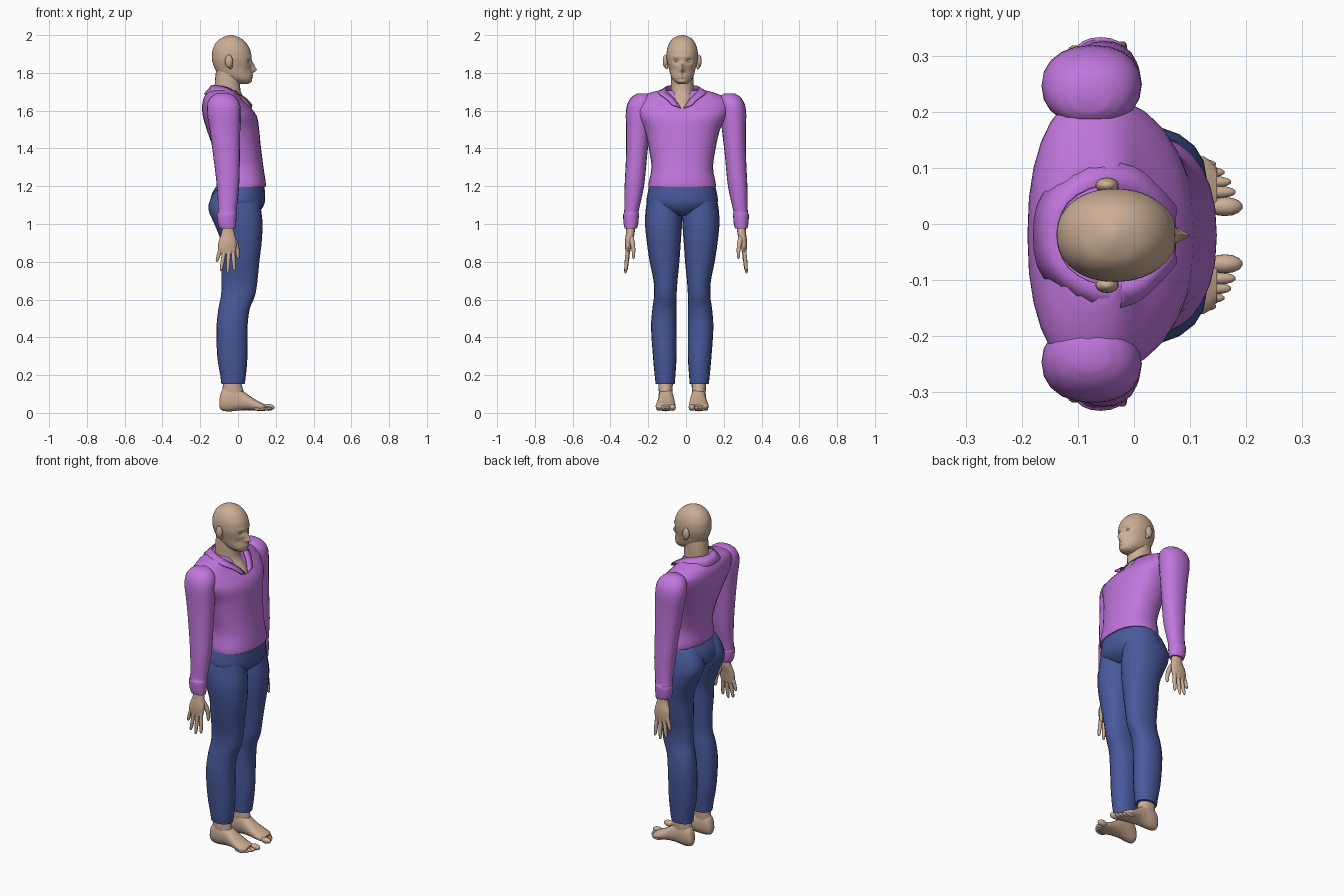
import bpy, bmesh, math

CY = -0.02  # body centre line


def material(name, rgb):
    m = bpy.data.materials.new(name)
    m.diffuse_color = (*rgb, 1)
    return m


SKIN = material("skin", (0.60, 0.42, 0.30))
SHIRT = material("purple cloth", (0.53, 0.18, 0.72))
DENIM = material("blue cloth", (0.065, 0.10, 0.33))


def finish(name, bm, mat, angle=50):
    bmesh.ops.recalc_face_normals(bm, faces=bm.faces[:])
    me = bpy.data.meshes.new(name)
    bm.to_mesh(me)
    bm.free()
    me.materials.append(mat)
    ob = bpy.data.objects.new(name, me)
    bpy.context.collection.objects.link(ob)
    bpy.ops.object.select_all(action='DESELECT')
    ob.select_set(True)
    bpy.context.view_layer.objects.active = ob
    bpy.ops.object.shade_smooth_by_angle(angle=math.radians(angle))
    return ob


def smooth_rows(rows, sub):
    """Catmull-Rom resampling of a list of tuples."""
    out = []
    for i in range(len(rows) - 1):
        p0, p1 = rows[max(i - 1, 0)], rows[i]
        p2, p3 = rows[i + 1], rows[min(i + 2, len(rows) - 1)]
        for k in range(sub):
            t = k / sub
            out.append(tuple(0.5 * (2 * b + (c - a) * t + (2 * a - 5 * b + 4 * c - d) * t * t
                                    + (3 * b - a - 3 * c + d) * t ** 3)
                             for a, b, c, d in zip(p0, p1, p2, p3)))
    return out + [rows[-1]]


def loft(name, rows, mat, axis='z', side=1, cy=CY, n=20, sub=3, power=2.2, sculpt=None):
    """Rows are (t, a0, a1, b0, b1): ring extents along axis z (a=x, b=y) or x (a=y, b=z)."""
    bm = bmesh.new()
    rings = []
    for t, a0, a1, b0, b1 in smooth_rows(rows, sub):
        ring = []
        for i in range(n):
            ang = 2 * math.pi * i / n
            c, s = math.cos(ang), math.sin(ang)
            a = (a0 + a1) / 2 + (a1 - a0) / 2 * math.copysign(abs(c) ** (2 / power), c)
            b = (b0 + b1) / 2 + (b1 - b0) / 2 * math.copysign(abs(s) ** (2 / power), s)
            x, y, z = (a, b, t) if axis == 'z' else (t, a, b)
            if sculpt:
                x, y, z = sculpt(x, y, z)
            ring.append(bm.verts.new((x, cy + side * y, z)))
        rings.append(ring)
    for r, q in zip(rings, rings[1:]):
        for i in range(n):
            j = (i + 1) % n
            bm.faces.new((r[i], r[j], q[j], q[i]))
    bm.faces.new(rings[0])
    bm.faces.new(rings[-1])
    return finish(name, bm, mat)


def sym(rows):
    """Expand (z, x0, x1, half_width) to full ring extents."""
    return [(z, a, b, -w, w) for z, a, b, w in rows]


def ellipsoid(name, mat, centre, size):
    bm = bmesh.new()
    bmesh.ops.create_uvsphere(bm, u_segments=14, v_segments=10, radius=1)
    for v in bm.verts:
        v.co = [c + s * k for c, s, k in zip(centre, size, v.co)]
    return finish(name, bm, mat)


# face relief: (y, z, spread y, spread z, push forward)
RELIEF = [(0, 1.816, .011, .013, .027), (0, 1.838, .009, .016, .016),
          (.032, 1.862, .015, .011, -.013), (-.032, 1.862, .015, .011, -.013),
          (.03, 1.886, .022, .008, .005), (-.03, 1.886, .022, .008, .005),
          (0, 1.788, .022, .005, .007), (0, 1.776, .02, .005, .006),
          (0, 1.754, .02, .008, .004), (.045, 1.81, .015, .02, -.006),
          (-.045, 1.81, .015, .02, -.006)]


def face(x, y, z):
    if x > 0:
        front = min(1, x / .035)
        x += front * sum(h * math.exp(-((y - a) / sa) ** 2 - ((z - b) / sb) ** 2)
                         for a, b, sa, sb, h in RELIEF)
    return x, y, z


# head, neck and ears
loft("head", sym([(1.742, .0, .055, .022), (1.752, -.03, .068, .038), (1.77, -.07, .073, .054),
                  (1.795, -.105, .073, .064), (1.825, -.124, .071, .071), (1.86, -.136, .073, .080),
                  (1.885, -.138, .071, .083), (1.92, -.135, .065, .081), (1.955, -.12, .046, .070),
                  (1.98, -.095, .02, .052), (1.994, -.065, -.01, .028), (2.0, -.045, -.03, .008)]),
     SKIN, n=56, sub=5, power=2.15, sculpt=face)
loft("neck", sym([(1.58, -.11, .085, .05), (1.62, -.115, .069, .055), (1.66, -.12, .040, .06),
                  (1.70, -.124, .015, .06), (1.76, -.122, .012, .06), (1.82, -.115, .02, .058)]), SKIN)
for s, tag in ((1, "left"), (-1, "right")):
    ellipsoid(tag + "_ear", SKIN, (-.048, CY + s * .089, 1.862), (.021, .014, .035))
    ellipsoid(tag + "_ear_lobe", SKIN, (-.04, CY + s * .083, 1.835), (.011, .009, .016))
    ellipsoid(tag + "_eye", SKIN, (.046, CY + s * .031, 1.862), (.013, .013, .010))

# shirt body
loft("shirt_body", sym([(1.195, -.11, .146, .178), (1.22, -.115, .147, .177), (1.3, -.11, .135, .163),
                        (1.4, -.132, .122, .177), (1.5, -.166, .112, .20), (1.57, -.186, .100, .235),
                        (1.62, -.190, .064, .25), (1.66, -.184, .026, .24), (1.69, -.168, .004, .185),
                        (1.708, -.14, -.01, .12)]), SHIRT, n=28, power=2.3)

# collar: folded strip between an inner and an outer edge, mirrored
inner = [(-.14, 0, 1.735), (-.12, .06, 1.735), (-.06, .09, 1.725), (0, .073, 1.695),
         (.045, .038, 1.66), (.074, .006, 1.615)]
outer = [(-.180, 0, 1.69), (-.162, .075, 1.692), (-.08, .13, 1.702), (0, .122, 1.69),
         (.046, .085, 1.665), (.076, .052, 1.632)]
bm = bmesh.new()
rails = []
for rail in (inner, outer):
    full = [(x, -y, z) for x, y, z in reversed(rail[1:])] + rail
    rails.append([bm.verts.new((x, y + CY, z)) for x, y, z in smooth_rows(full, 3)])
for i in range(len(rails[0]) - 1):
    bm.faces.new((rails[0][i], rails[0][i + 1], rails[1][i + 1], rails[1][i]))
collar = finish("collar", bm, SHIRT)
collar.modifiers.new("thickness", 'SOLIDIFY').thickness = .006

# trouser seat
loft("trouser_seat", sym([(1.045, -.06, .085, .05), (1.07, -.12, .118, .14), (1.11, -.145, .141, .187),
                          (1.16, -.138, .143, .184), (1.215, -.105, .138, .172)]), DENIM, n=24)

SLEEVE = [(.975, -.096, -.012, .26, .325), (1.0, -.106, -.01, .253, .33), (1.05, -.111, -.008, .249, .333),
          (1.07, -.105, -.008, .25, .327), (1.2, -.112, .006, .222, .325), (1.35, -.13, .010, .207, .318),
          (1.5, -.15, .012, .19, .317), (1.58, -.163, .014, .18, .319), (1.635, -.163, .010, .175, .311),
          (1.672, -.145, -.012, .18, .288), (1.69, -.115, -.045, .20, .26)]
LEG = [(.152, -.088, .035, .04, .14), (.2, -.094, .042, .036, .146), (.3, -.11, .05, .03, .155),
       (.45, -.114, .05, .03, .165), (.55, -.104, .062, .03, .158), (.62, -.09, .09, .03, .149),
       (.7, -.087, .103, .025, .152), (.8, -.087, .113, .015, .172), (.9, -.088, .125, .008, .187),
       (1.0, -.125, .13, .001, .197), (1.08, -.157, .122, -.002, .193), (1.15, -.138, .115, 0, .18),
       (1.2, -.1, .1, .01, .165)]
PALM = [(.84, -.098, -.020, .298, .318), (.87, -.106, -.010, .292, .322), (.91, -.102, -.010, .284, .323),
        (.95, -.088, -.018, .272, .318), (1.0, -.082, -.028, .27, .315)]
# finger: x at base, x at tip, z of tip, y of tip
FINGERS = [(-.092, -.112, .80, .309), (-.070, -.090, .752, .316), (-.048, -.055, .738, .321),
           (-.027, -.020, .75, .319)]
FOOT = [(-.099, .078, .105, .035, .07), (-.085, .062, .118, .013, .12), (-.045, .052, .126, .008, .145),
        (0, .046, .126, .012, .135), (.045, .040, .13, .014, .102), (.09, .036, .138, .012, .072),
        (.125, .036, .140, .010, .054), (.148, .042, .12, .012, .042)]
# toe: tip x, y, radius
TOES = [(.194, .051, .017), (.182, .077, .011), (.174, .095, .0105), (.162, .112, .010), (.147, .127, .0095)]

for s, tag in ((1, "left"), (-1, "right")):
    loft(tag + "_sleeve", SLEEVE, SHIRT, side=s, cy=0)
    loft(tag + "_trouser_leg", LEG, DENIM, side=s)
    # hand
    loft(tag + "_palm", PALM, SKIN, side=s, cy=0, n=16)
    for k, (xb, xt, zt, yt) in enumerate(FINGERS):
        rows = []
        for f, r in ((0, .010), (.5, .0105), (.85, .0085), (.96, .006), (1, .002)):
            x, y, z = xb + (xt - xb) * f, .308 + (yt - .308) * f, .875 + (zt - .875) * f
            rows.append((z, x - r, x + r, y - r, y + r))
        loft(f"{tag}_finger_{k + 1}", rows, SKIN, side=s, cy=0, n=10, sub=2)
    loft(tag + "_thumb", [(.815, -.003, .003, .276, .281), (.825, -.009, .008, .27, .286),
                          (.86, -.014, .008, .268, .288), (.90, -.03, .001, .27, .298),
                          (.94, -.05, -.02, .28, .305)], SKIN, side=s, cy=0, n=10, sub=2)
    # foot
    loft(tag + "_ankle", [(.06, -.088, .03, .055, .122), (.11, -.084, .03, .052, .124),
                          (.15, -.08, .02, .05, .126), (.2, -.08, .015, .05, .125)], SKIN, side=s)
    loft(tag + "_foot", FOOT, SKIN, axis='x', side=s)
    for k, (x, y, r) in enumerate(TOES):
        ellipsoid(f"{tag}_toe_{k + 1}", SKIN, (x - .032, CY + s * y, .012 + r), (.032, r, r * 1.05))
